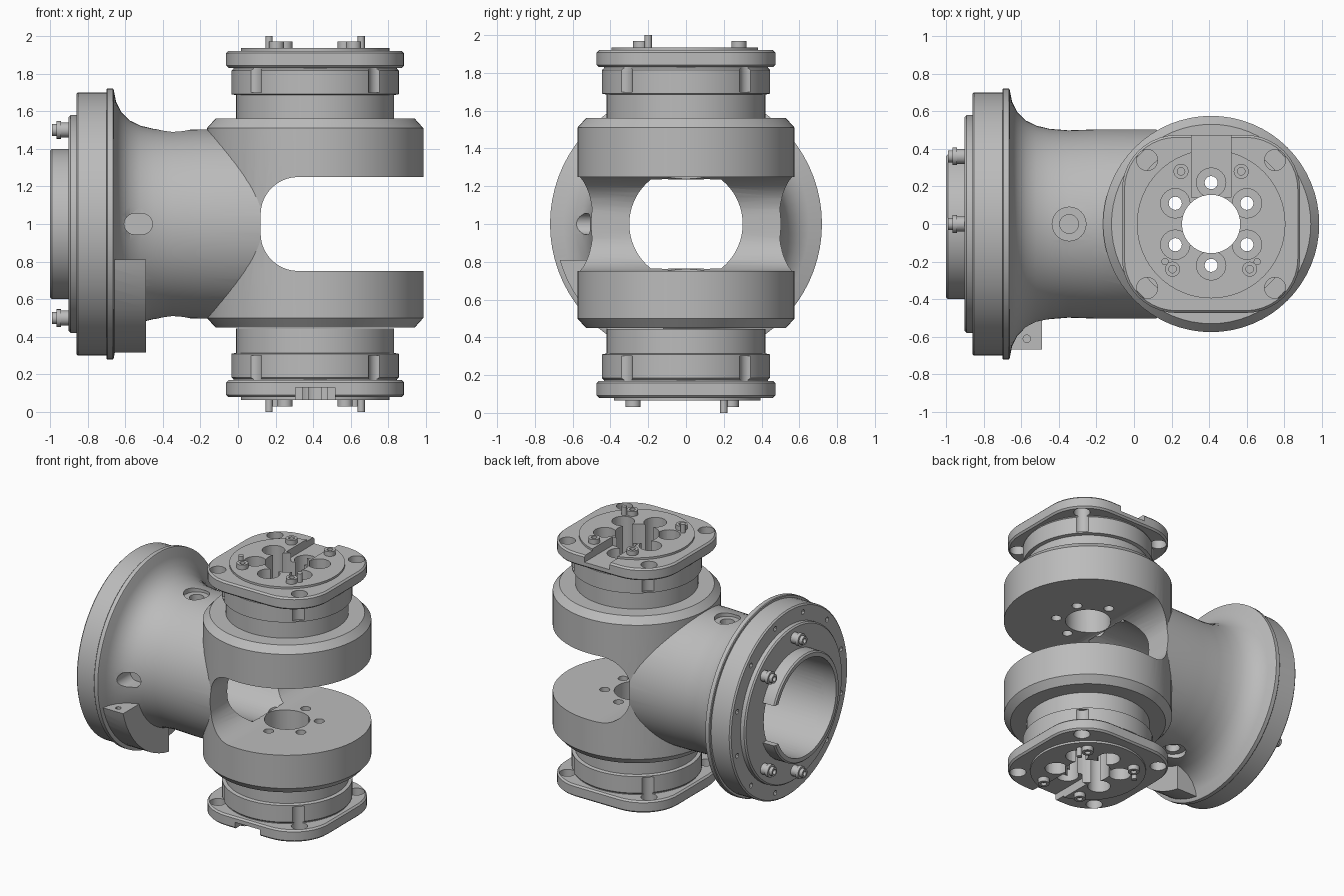
import bpy, bmesh
from math import radians, cos, sin, pi
from mathutils import Matrix, Vector

if "Cube" in bpy.data.objects:
    bpy.data.objects.remove(bpy.data.objects["Cube"], do_unlink=True)

# Single colour
metal = bpy.data.materials.new("grey_metal")
metal.use_nodes = True
grey = (0.5, 0.5, 0.5, 1)
metal.diffuse_color = grey
metal.node_tree.nodes["Principled BSDF"].inputs["Base Color"].default_value = grey

TURN = {"z": Matrix.Identity(4),
        "x": Matrix.Rotation(pi / 2, 4, "Y"),
        "-y": Matrix.Rotation(pi / 2, 4, "X")}
AXIS_X = 0.41


def place(at, axis="z"):
    return Matrix.Translation(Vector(at)) @ TURN[axis]


def finish(name, bm, matrix):
    bmesh.ops.recalc_face_normals(bm, faces=bm.faces[:])
    bm.transform(matrix)
    mesh = bpy.data.meshes.new(name)
    bm.to_mesh(mesh)
    bm.free()
    obj = bpy.data.objects.new(name, mesh)
    bpy.context.collection.objects.link(obj)
    return obj


def lathe(name, profile, matrix, steps=64):
    """Revolve (height, radius) points round local z."""
    bm = bmesh.new()
    vs = [bm.verts.new((r, 0, h)) for h, r in profile]
    edges = [bm.edges.new(pair) for pair in zip(vs, vs[1:])]
    bmesh.ops.spin(bm, geom=vs + edges, cent=(0, 0, 0), axis=(0, 0, 1),
                   angle=2 * pi, steps=steps)
    bmesh.ops.remove_doubles(bm, verts=bm.verts[:], dist=1e-4)
    return finish(name, bm, matrix)


def rod(name, r, h, matrix, steps=24):
    return lathe(name, [(0, 0), (0, r), (h, r), (h, 0)], matrix, steps)


def prism(name, hx, hy, rad, h, matrix, bevel=0):
    """Rounded rectangle extruded along local z."""
    bm = bmesh.new()
    pts = []
    for i, (sx, sy) in enumerate([(1, 1), (-1, 1), (-1, -1), (1, -1)]):
        for k in range(11 if rad else 1):
            a = (i + k / 10) * pi / 2
            pts.append((sx * (hx - rad) + rad * cos(a),
                        sy * (hy - rad) + rad * sin(a), 0))
    base = bm.faces.new([bm.verts.new(p) for p in pts])
    bmesh.ops.remove_doubles(bm, verts=bm.verts[:], dist=1e-4)
    base = bm.faces[:]
    out = bmesh.ops.extrude_face_region(bm, geom=base)["geom"]
    bmesh.ops.translate(bm, vec=(0, 0, h),
                        verts=[g for g in out if isinstance(g, bmesh.types.BMVert)])
    if bevel:
        rim = [e for e in bm.edges if abs(e.verts[0].co.z - e.verts[1].co.z) < 1e-6]
        bmesh.ops.bevel(bm, geom=rim, offset=bevel, segments=1, affect="EDGES")
    return finish(name, bm, matrix)


def combine(obj, tools, operation="DIFFERENCE"):
    for tool in tools:
        mod = obj.modifiers.new("cut", "BOOLEAN")
        mod.operation, mod.solver, mod.object = operation, "EXACT", tool
        graph = bpy.context.evaluated_depsgraph_get()
        mesh = bpy.data.meshes.new_from_object(obj.evaluated_get(graph))
        obj.modifiers.clear()
        obj.data = mesh
        bpy.data.objects.remove(tool, do_unlink=True)
    return obj


parts = []

# Yoke body: upright drum joined to a flared horizontal barrel
body = lathe("yoke_body", [(.45, 0), (.45, .53), (.5, .575), (1.51, .575),
                           (1.56, .53), (1.56, 0)], place((AXIS_X, 0, 0)))
barrel = lathe("barrel", [(-.9, 0), (-.9, .57), (-.89, .58), (-.86, .58), (-.86, .69),
                          (-.85, .7), (-.7, .7), (-.7, .715), (-.695, .72), (-.665, .72),
                          (-.66, .71), (-.648, .65), (-.62, .595), (-.575, .55), (-.52, .523),
                          (-.45, .506), (-.35, .498), (-.2, .503), (.35, .503), (.35, 0)],
               place((0, 0, 1), "x"), 72)

# Stop block on the lower front of the flange
block = rod("stop_block", .695, .34, place((-.83, 0, 1), "x"), 72)
quadrant = prism("quadrant", .5, .5, 0, 1, place((-.6, -.62, -.19)))
combine(block, [quadrant], "INTERSECT")
combine(body, [barrel, block], "UNION")

# Openings in the body
cuts = [prism("fork_gap", .54, .25, .2, 2, place((.66, 1, 1), "-y")),
        lathe("barrel_bore", [(-1.1, 0), (-1.1, .36), (-.45, .36), (-.36, .3),
                              (.25, .3), (.25, 0)], place((0, 0, 1), "x")),
        rod("axis_bore", .155, 2, place((AXIS_X, 0, 0)), 40),
        prism("oval_hole", .075, .055, .055, .5, place((-.53, -.42, 1), "-y")),
        rod("oil_hole", .028, 2, place((-.345, 0, 0)))]
for r, depth in [(.09, .53), (.05, .58)]:
    for z in (0, 2 - depth):
        cuts.append(rod("oil_seat", r, depth, place((-.345, 0, z))))
ring = [i * pi / 3 + pi / 6 for i in range(6)]
for a in ring:
    cuts.append(rod("bolt_hole", .035, 2,
                    place((AXIS_X + .22 * cos(a), .22 * sin(a), 0)), 16))
for i in range(12):
    a = (i + .5) * pi / 6
    cuts.append(rod("rim_hole", .018, .06,
                    place((-.9, .64 * cos(a), 1 + .64 * sin(a)), "x"), 10))
cuts.append(rod("block_hole", .02, .08, place((-.57, -.61, .76)), 12))
parts.append(combine(body, cuts))

# Spigot ring with a notch at the back
spigot = lathe("spigot_ring", [(-1, .36), (-1, .39), (-.99, .4), (-.88, .4),
                               (-.88, .36), (-1, .36)], place((0, 0, 1), "x"))
notch = prism("notch", .1, .15, 0, .4, place((-1, .6, 1), "-y"))
parts.append(combine(spigot, [notch]))

# Cap screws on the barrel flange
for y, z in [(0, 1.5), (.36, 1.35), (.36, .65), (0, .5)]:
    parts.append(lathe("flange_screw", [(-.89, 0), (-.89, .04), (-.94, .04), (-.94, .047),
                                        (-.965, .047), (-.965, .032), (-.99, .032),
                                        (-.99, .018), (-.96, .018), (-.96, 0)],
                       place((0, y, z), "x"), 20))


# End hub: stepped neck, square flange and face plate
def build_hub():
    centre = place((AXIS_X, 0, 0))
    hub = lathe("hub", [(1.555, 0), (1.555, .42), (1.685, .42), (1.69, .445), (1.815, .445),
                        (1.825, .435), (1.86, .435), (1.86, 0)], centre)
    flange = prism("hub_flange", .473, .473, .29, .09, place((AXIS_X, 0, 1.83)), .012)
    plate = rod("face_plate", .395, .065, place((AXIS_X, 0, 1.87)), 64)
    combine(hub, [flange, plate], "UNION")
    tools = [rod("bore", .155, 1, place((AXIS_X, 0, 1.5)), 40),
             prism("keyway", .105, .2, 0, .2, place((AXIS_X, .34, 1.87)))]
    for a in ring:
        tools.append(rod("lobe", .078, 1,
                         place((AXIS_X + .22 * cos(a), .22 * sin(a), 1.5))))
    for sx in (-1, 1):
        for sy in (-1, 1):
            tools.append(rod("corner_hole", .056, .4,
                             place((AXIS_X + sx * .34, sy * .34, 1.7))))
    made = [combine(hub, tools)]
    for s in (-1, 1):
        for x, y in [(.16, .28), (.205, -.24)]:
            made.append(lathe("face_screw", [(1.93, 0), (1.93, .04), (1.97, .04), (1.97, .02),
                                             (1.95, .02), (1.95, 0)],
                              place((AXIS_X + s * x, y, 0)), 20))
        made.append(rod("locating_pin", .019, .07, place((AXIS_X + s * .245, -.2, 1.93)), 16))
    return made


upper = build_hub()
flip = place((0, 0, 1)) @ Matrix.Rotation(pi, 4, "X") @ place((0, 0, -1))
for part in upper:
    mesh = part.data.copy()
    mesh.transform(flip)
    lower = bpy.data.objects.new("lower_" + part.name, mesh)
    bpy.context.collection.objects.link(lower)
    part.name = "upper_" + part.name
    parts += [part, lower]

# Material and shading
bpy.ops.object.select_all(action="DESELECT")
for part in parts:
    part.data.materials.clear()
    part.data.materials.append(metal)
    part.select_set(True)
bpy.context.view_layer.objects.active = parts[0]
bpy.ops.object.shade_smooth_by_angle(angle=radians(30))
